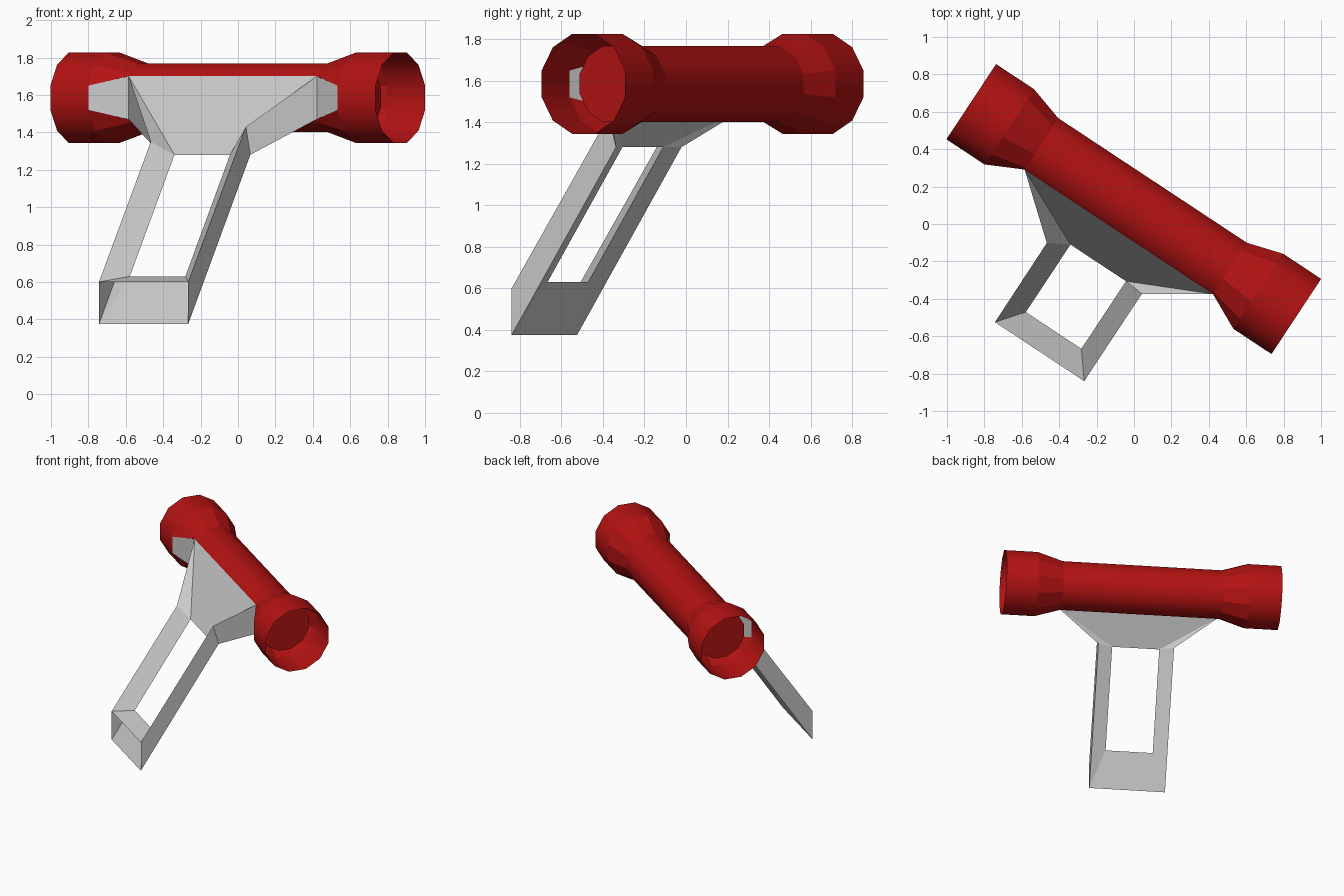
import bpy, bmesh, math

if "Cube" in bpy.data.objects:
    bpy.data.objects.remove(bpy.data.objects["Cube"])

# Local frame: u runs along the tube, v is horizontal across it (handle towards -v)
DU, DV = 0.834, 0.551
U0, V0, Z0 = -0.045, 0.066, 1.585


def place(u, v, z):
    u += U0
    return (DU * u + DV * v, -DV * u + DU * v, z)


def finish(name, bm, mat=None):
    bmesh.ops.recalc_face_normals(bm, faces=bm.faces)
    me = bpy.data.meshes.new(name)
    bm.to_mesh(me)
    bm.free()
    ob = bpy.data.objects.new(name, me)
    bpy.context.collection.objects.link(ob)
    if mat:
        me.materials.append(mat)
    return ob


red = bpy.data.materials.new("red")
red.diffuse_color = (0.45, 0.006, 0.006, 1)
red.use_nodes = True
red.node_tree.nodes["Principled BSDF"].inputs["Base Color"].default_value = red.diffuse_color

BIG, SMALL = 0.241, 0.183
SIDES = 12


def ring(bm, u, apothem, widen=False):
    verts = []
    for k in range(SIDES):
        a, r = math.radians(15 + 30 * k), apothem / math.cos(math.radians(15))
        if widen and k in (0, SIDES - 1):      # wider front facet where the handle joins
            a, r = math.radians(38.2 if k == 0 else -38.2), 0.186
        verts.append(bm.verts.new(place(u, V0 - r * math.cos(a), Z0 + r * math.sin(a))))
    return verts


# Tube with flared open cups; the front facet is left to the handle bracket
bm = bmesh.new()
stations = [(-1.042, BIG), (-0.798, BIG), (-0.605, SMALL),
            (0.605, SMALL), (0.798, BIG), (1.042, BIG)]
rings = [ring(bm, u, r, r == SMALL) for u, r in stations]
for i in range(5):
    for k in range(SIDES):
        if k == SIDES - 1 and 0 < i < 4:
            continue
        n = (k + 1) % SIDES
        f = bm.faces.new((rings[i][k], rings[i][n], rings[i + 1][n], rings[i + 1][k]))
        f.smooth = i not in (1, 3)
finish("tube", bm, red)

# Round end plugs inside the cups
for name, s in (("left_plug", -1), ("right_plug", 1)):
    bm = bmesh.new()
    inner, outer = ring(bm, s * 0.71, SMALL), ring(bm, s * 0.797, SMALL)
    for k in range(SIDES):
        n = (k + 1) % SIDES
        bm.faces.new((inner[k], inner[n], outer[n], outer[k])).smooth = True
    bm.faces.new(inner)
    bm.faces.new(outer)
    finish(name, bm, red)

# Handle: named corner points for each side
corners = {
    "T": (0.603, -0.08, 1.70), "B": (0.603, -0.08, 1.47),      # along the tube
    "C": (0.798, -0.175, 1.65), "D": (0.798, -0.175, 1.52),    # on the cups
    "U": (0.286, -0.288, 1.43), "L": (0.286, -0.245, 1.28),    # top of the leg
    "H": (0.178, -0.279, 1.28), "h": (0.178, -0.712, 0.63),    # opening
    "E": (0.286, -0.848, 0.60), "F": (0.286, -0.848, 0.375),   # foot
}
bm = bmesh.new()
sides = []
for s in (-1, 1):
    pts = dict(corners)
    if s < 0:
        pts["U"] = (0.288, -0.342, 1.35)
    p = {key: bm.verts.new(place(s * u, v, z)) for key, (u, v, z) in pts.items()}
    for face in ("TBDC", "TBLU", "ULFE", "UEhH", "LFhH", "TUH", "BLH"):
        bm.faces.new([p[c] for c in face])
    sides.append(p)
# Panels joining the two sides (the foot end stays open)
a, b = sides
for x, y in ("TH", "BH", "Eh", "Fh"):
    bm.faces.new((a[x], b[x], b[y], a[y]))
finish("handle", bm)
